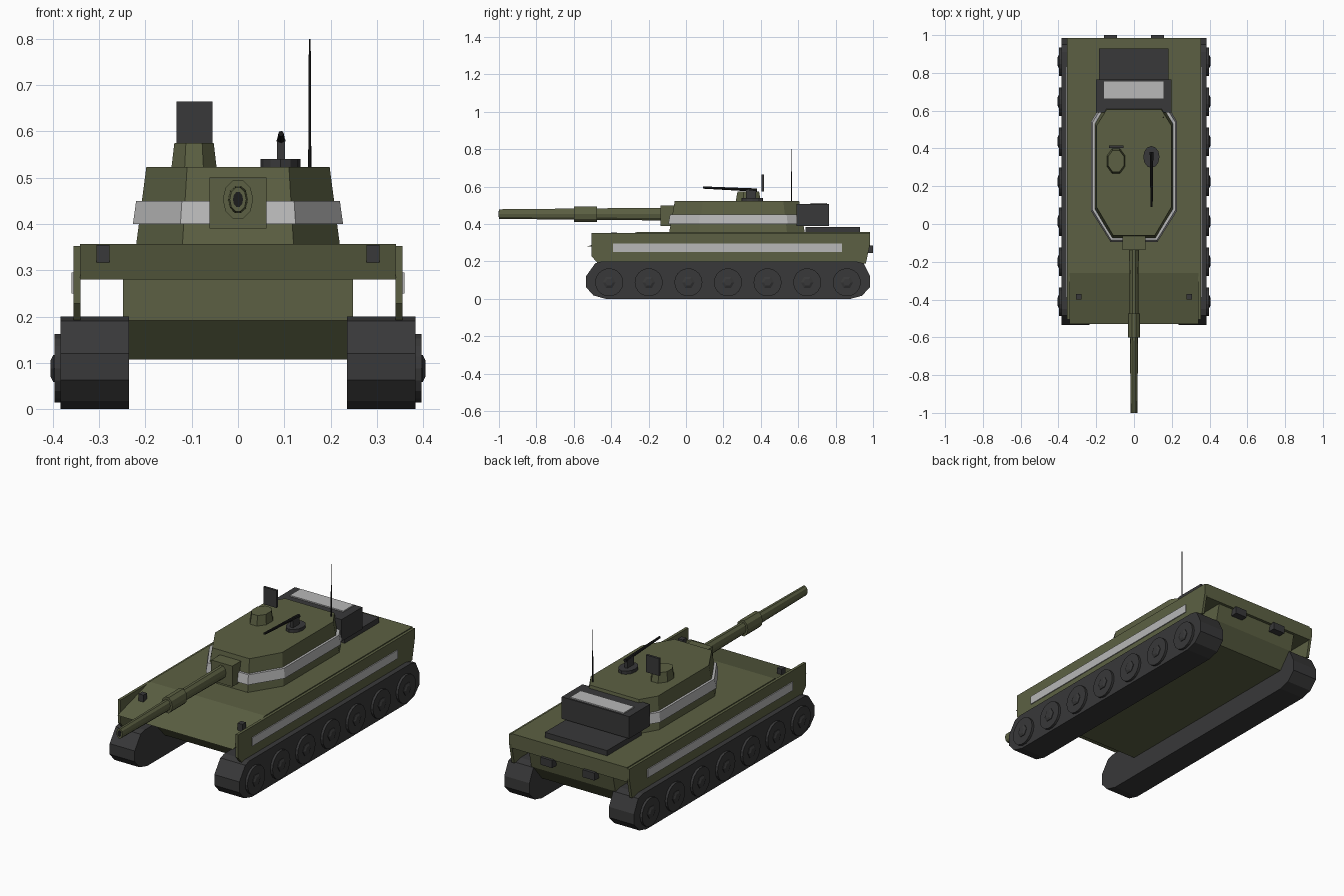
import bpy, bmesh, math
from mathutils import Vector

if "Cube" in bpy.data.objects:
    bpy.data.objects.remove(bpy.data.objects["Cube"])


def material(name, rgb):
    m = bpy.data.materials.new(name)
    m.diffuse_color = (*rgb, 1)
    m.use_nodes = True
    m.node_tree.nodes["Principled BSDF"].inputs["Base Color"].default_value = m.diffuse_color
    return m


OLIVE = material("olive paint", (0.107, 0.118, 0.056))
DARK = material("dark rubber", (0.040, 0.040, 0.041))
GREY = material("light grey stripe", (0.48, 0.48, 0.48))
BLACK = material("black metal", (0.012, 0.012, 0.012))


def finish(bm, name, mat):
    bmesh.ops.recalc_face_normals(bm, faces=bm.faces)
    me = bpy.data.meshes.new(name)
    bm.to_mesh(me)
    bm.free()
    me.materials.append(mat)
    ob = bpy.data.objects.new(name, me)
    bpy.context.collection.objects.link(ob)
    return ob


def loft(name, rings, mat):
    """Closed solid through a list of matching point rings."""
    bm = bmesh.new()
    vs = [[bm.verts.new(p) for p in r] for r in rings]
    n = len(vs[0])
    for a, b in zip(vs, vs[1:]):
        for i in range(n):
            j = (i + 1) % n
            bm.faces.new((a[i], a[j], b[j], b[i]))
    bm.faces.new(vs[0])
    bm.faces.new(vs[-1])
    return finish(bm, name, mat)


def box(name, x, y, z, mat):
    ring = lambda h: [(x[0], y[0], h), (x[1], y[0], h), (x[1], y[1], h), (x[0], y[1], h)]
    return loft(name, [ring(z[0]), ring(z[1])], mat)


def side_profile(name, pts, x0, x1, mat):
    """Extrude a (y, z) outline along x."""
    return loft(name, [[(x, y, z) for y, z in pts] for x in (x0, x1)], mat)


def circle(n, ru, rv, turn=0.0):
    return [(ru * math.cos(2 * math.pi * (i + turn) / n),
             rv * math.sin(2 * math.pi * (i + turn) / n)) for i in range(n)]


def x_round(name, n, y, z, steps, side, mat):
    return loft(name, [[(side * x, y + u, z + v) for u, v in circle(n, r, r)]
                       for x, r in steps], mat)


def y_round(name, n, x, z, steps, mat):
    return loft(name, [[(x + u, y, z + v) for u, v in circle(n, rx, rz)]
                       for y, rx, rz in steps], mat)


def z_round(name, n, x, y, steps, mat, turn=0.0):
    return loft(name, [[(x + u, y + v, z) for u, v in circle(n, rx, ry, turn)]
                       for z, rx, ry in steps], mat)


# Hull: narrow belly and wide deck with a wedge nose
side_profile("lower_hull", [(-0.36, 0.28), (-0.36, 0.192), (-0.28, 0.107), (0.88, 0.107),
                            (0.95, 0.192), (0.97, 0.28)], -0.248, 0.248, OLIVE)
side_profile("upper_deck", [(-0.53, 0.28), (0.985, 0.28), (0.985, 0.357), (-0.26, 0.357)],
             -0.341, 0.341, OLIVE)

# Running gear and side plates, both sides
track = [(-0.535, 0.063), (-0.535, 0.12), (-0.485, 0.19), (-0.45, 0.2), (0.91, 0.2),
         (0.95, 0.19), (0.985, 0.12), (0.985, 0.063), (0.94, 0.016), (0.88, 0.0),
         (-0.43, 0.0), (-0.495, 0.018)]
skirt = [(-0.505, 0.352), (-0.505, 0.228), (-0.472, 0.19), (0.962, 0.19),
         (0.985, 0.3), (0.985, 0.352)]
for s, tag in ((-1, "left"), (1, "right")):
    side_profile("track_" + tag, track, s * 0.235, s * 0.383, DARK)
    side_profile("skirt_" + tag, skirt, s * 0.34, s * 0.355, OLIVE)
    box("skirt_stripe_" + tag, sorted((s * 0.353, s * 0.36)), (-0.39, 0.835), (0.25, 0.295), GREY)
    for i in range(7):
        y = -0.411 + i * 0.2118
        x_round(f"wheel_{tag}_{i}", 18, y, 0.088, [(0.37, 0.075), (0.396, 0.075)], s, DARK)
        x_round(f"hub_{tag}_{i}", 6, y, 0.088, [(0.39, 0.034), (0.399, 0.034), (0.405, 0.02)], s, DARK)
    box("headlight_" + tag, sorted((s * 0.278, s * 0.306)), (-0.40, -0.37), (0.315, 0.355), DARK)
    box("tail_light_" + tag, sorted((s * 0.09, s * 0.16)), (0.95, 1.0), (0.245, 0.285), DARK)

# Turret: tapered eight-sided block with a raised stripe
half_low = [(0.12, -0.09), (0.22, 0.07), (0.22, 0.54), (0.165, 0.635)]
half_top = [(0.11, -0.06), (0.198, 0.09), (0.198, 0.52), (0.145, 0.605)]


def turret_ring(z, grow=0.0):
    t = (z - 0.355) / 0.168
    half = [Vector(a).lerp(Vector(b), t) for a, b in zip(half_low, half_top)]
    half = [Vector((p.x * (1 + grow / 0.2), 0.275 + (p.y - 0.275) * (1 + grow / 0.34)))
            for p in half]
    pts = [(p.x, p.y) for p in half] + [(-p.x, p.y) for p in reversed(half)]
    return [(x, y, z) for x, y in pts]


loft("turret", [turret_ring(0.355), turret_ring(0.523)], OLIVE)
loft("turret_stripe", [turret_ring(0.40, 0.012), turret_ring(0.45, 0.012)], GREY)

# Gun
box("mantlet", (-0.062, 0.062), (-0.137, -0.05), (0.39, 0.5), OLIVE)
y_round("gun_barrel", 10, 0, 0.453, [(-1.0, 0.018, 0.027), (-0.1, 0.026, 0.036)], OLIVE)
y_round("gun_sleeve", 10, 0, 0.453, [(-0.6, 0.033, 0.044), (-0.475, 0.033, 0.044)], OLIVE)
y_round("muzzle_bore", 10, 0, 0.453, [(-1.0015, 0.011, 0.017), (-0.99, 0.011, 0.017)], BLACK)

# Rear stowage box and engine cover
box("stowage_box", (-0.2, 0.198), (0.59, 0.765), (0.39, 0.507), DARK)
box("stowage_panel", (-0.16, 0.156), (0.665, 0.755), (0.505, 0.513), GREY)
box("engine_cover", (-0.185, 0.182), (0.64, 0.93), (0.35, 0.385), DARK)

# Roof fittings
z_round("cupola", 8, -0.095, 0.333, [(0.52, 0.053, 0.073), (0.575, 0.046, 0.062)], OLIVE, 0.5)
box("sight_plate", (-0.133, -0.055), (0.403, 0.416), (0.573, 0.665), DARK)
z_round("machine_gun_base", 12, 0.092, 0.355, [(0.52, 0.043, 0.058), (0.54, 0.043, 0.058)], DARK)
box("machine_gun_post", (0.084, 0.101), (0.32, 0.375), (0.535, 0.583), DARK)
loft("machine_gun_barrel", [[(0.093 + u, y, z + v) for u, v in circle(8, r, r)]
                            for y, z, r in ((0.09, 0.595, 0.006), (0.30, 0.585, 0.008),
                                            (0.38, 0.58, 0.01))], BLACK)
z_round("antenna", 6, 0.155, 0.565, [(0.515, 0.0035, 0.0035), (0.8, 0.002, 0.002)], BLACK)
